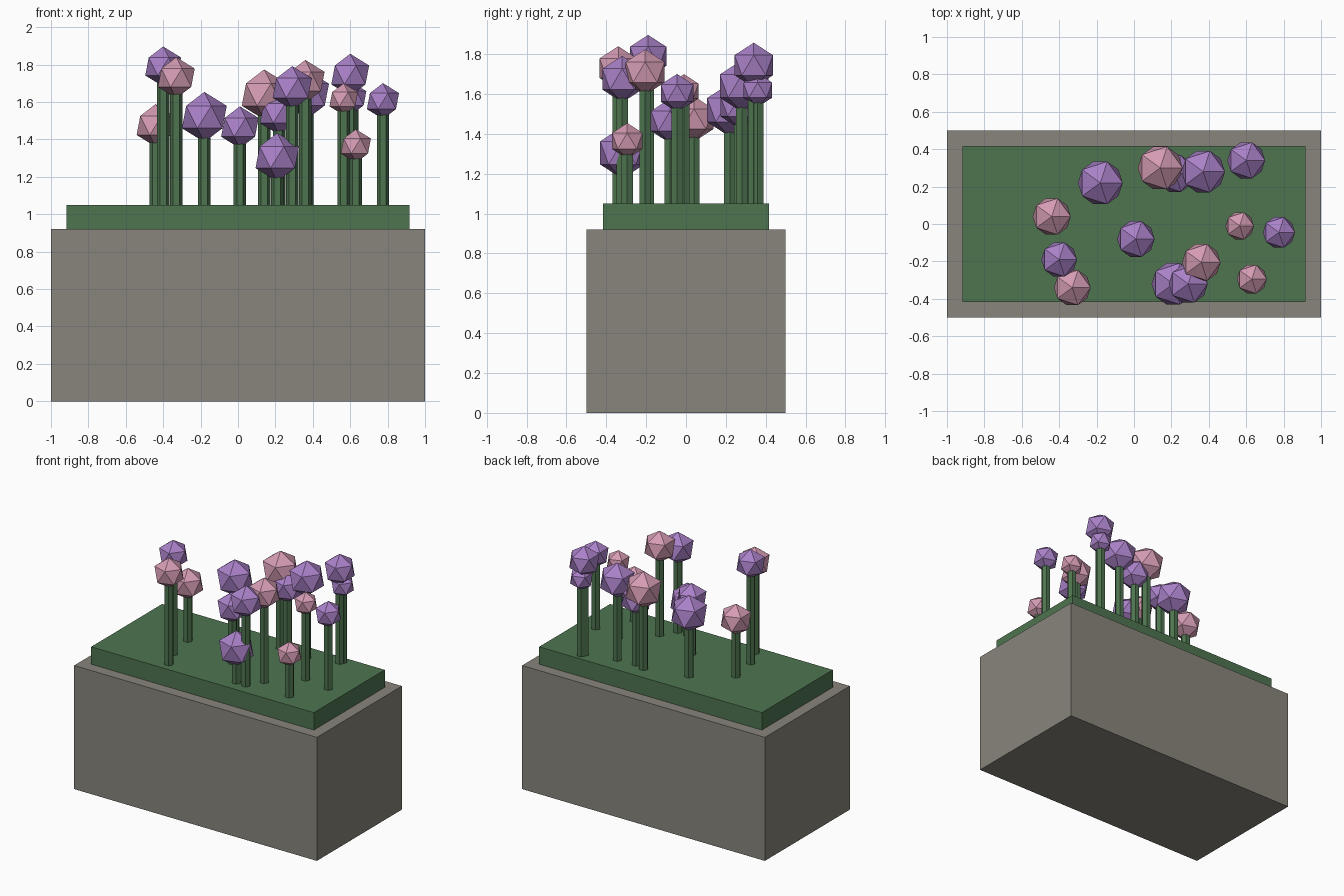
import bpy

cube = bpy.data.objects.get("Cube")
if cube:
    bpy.data.objects.remove(cube, do_unlink=True)


def material(name, rgb):
    mat = bpy.data.materials.new(name)
    mat.use_nodes = True
    colour = (*rgb, 1)
    mat.diffuse_color = colour
    mat.node_tree.nodes["Principled BSDF"].inputs["Base Color"].default_value = colour
    return mat


stone = material("stone grey", (0.25, 0.235, 0.2))
green = material("leaf green", (0.077, 0.178, 0.08))
purple = material("purple petals", (0.4, 0.22, 0.58))
pink = material("pink petals", (0.66, 0.33, 0.45))


def finish(name, mat):
    obj = bpy.context.object
    obj.name = name
    obj.data.materials.append(mat)
    return obj


def box(name, width, depth, bottom, top, mat):
    bpy.ops.mesh.primitive_cube_add(size=1, location=(0, 0, (bottom + top) / 2))
    obj = finish(name, mat)
    obj.scale = (width, depth, top - bottom)
    bpy.ops.object.transform_apply(location=False, rotation=False, scale=True)


PLANTER_TOP = 0.92
BED_TOP = 1.05
STEM_RADIUS = 0.033


def flower(index, x, y, z, radius, mat):
    # Six-sided stem from the bed up into the bloom
    bpy.ops.mesh.primitive_cylinder_add(
        vertices=6, radius=STEM_RADIUS, depth=z - BED_TOP,
        location=(x, y, (z + BED_TOP) / 2), rotation=(0, 0, 0.5236))
    finish(f"stem_{index}", green)
    # Faceted twenty-sided bloom
    bpy.ops.mesh.primitive_ico_sphere_add(subdivisions=1, radius=radius, location=(x, y, z))
    finish(f"bloom_{index}", mat)


# Planter and raised bed
box("planter", 2, 1, 0, PLANTER_TOP, stone)
box("plant_bed", 1.834, 0.834, PLANTER_TOP, BED_TOP, green)

# Flowers: x, y, bloom height, bloom radius
purple_flowers = [
    (-0.18, 0.22, 1.52, 0.134),
    (0.22, 0.27, 1.54, 0.115),
    (0.37, 0.28, 1.64, 0.13),
    (0.6, 0.34, 1.745, 0.113),
    (0.61, 0.36, 1.62, 0.085),
    (0.01, -0.08, 1.465, 0.112),
    (-0.4, -0.19, 1.79, 0.107),
    (0.21, -0.32, 1.305, 0.13),
    (0.29, -0.32, 1.675, 0.117),
    (0.775, -0.045, 1.605, 0.096),
]
pink_flowers = [
    (0.14, 0.3, 1.64, 0.134),
    (-0.44, 0.04, 1.475, 0.114),
    (-0.33, -0.34, 1.73, 0.11),
    (0.36, -0.205, 1.71, 0.115),
    (0.565, -0.01, 1.615, 0.085),
    (0.63, -0.295, 1.365, 0.09),
]
blooms = [(f, purple) for f in purple_flowers] + [(f, pink) for f in pink_flowers]
for i, (spec, mat) in enumerate(blooms, 1):
    flower(i, *spec, mat)
